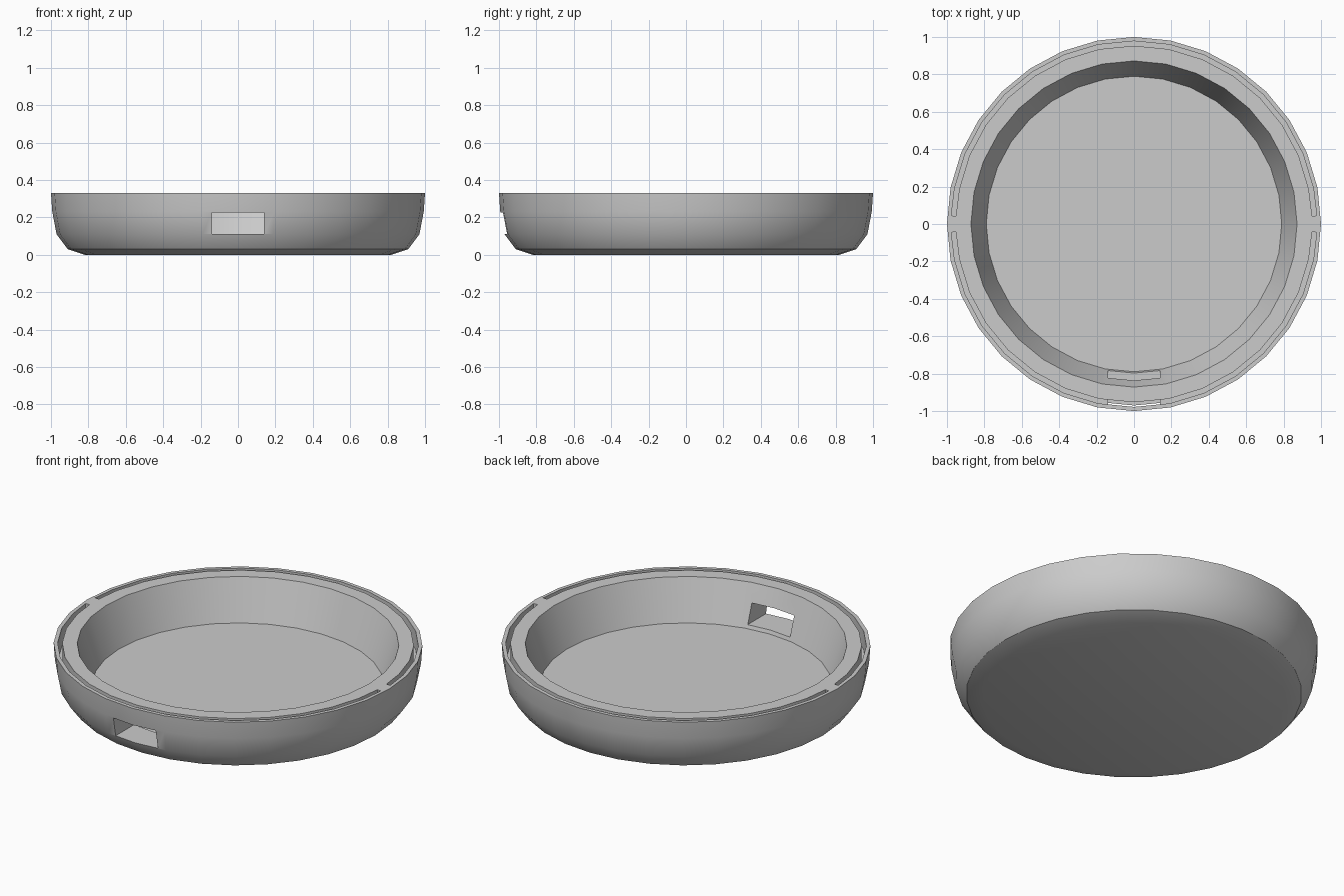
import bpy, bmesh, math

if "Cube" in bpy.data.objects:
    bpy.data.objects.remove(bpy.data.objects["Cube"])

SIDES = 32
STEP = 2 * math.pi / SIDES

grey = bpy.data.materials.new("light_grey")
grey.diffuse_color = (0.6, 0.6, 0.6, 1)
grey.use_nodes = True
grey.node_tree.nodes["Principled BSDF"].inputs["Base Color"].default_value = grey.diffuse_color


def make_object(name, bm):
    bmesh.ops.recalc_face_normals(bm, faces=bm.faces)
    mesh = bpy.data.meshes.new(name)
    bm.to_mesh(mesh)
    bm.free()
    mesh.materials.append(grey)
    obj = bpy.data.objects.new(name, mesh)
    bpy.context.collection.objects.link(obj)
    return obj


def ring_verts(bm, profile, angle):
    return [bm.verts.new((r * math.cos(angle), r * math.sin(angle), z)) for r, z in profile]


# Tray body: turned profile, from underside, up the outside, down to the floor
profile = [(0.82, 0), (0.91, 0.03), (0.97, 0.11), (0.993, 0.23), (1.0, 0.33),
           (0.872, 0.33), (0.79, 0.09)]
bm = bmesh.new()
rings = [ring_verts(bm, profile, i * STEP) for i in range(SIDES)]
for i in range(SIDES):
    a, b = rings[i], rings[(i + 1) % SIDES]
    for j in range(len(profile) - 1):
        bm.faces.new((a[j], b[j], b[j + 1], a[j + 1]))
bm.faces.new([r[0] for r in rings])
bm.faces.new([r[-1] for r in rings])
tray = make_object("tray", bm)


# Half-ring cutters for the rim groove, leaving a bridge on each side
def groove_cutter(name, start):
    section = [(0.953, 0.22), (0.978, 0.22), (0.978, 0.4), (0.953, 0.4)]
    gap = math.radians(2.6)
    angles = [gap] + [k * STEP for k in range(1, SIDES // 2)] + [math.pi - gap]
    bm = bmesh.new()
    secs = [ring_verts(bm, section, start + t) for t in angles]
    for a, b in zip(secs, secs[1:]):
        for j in range(4):
            k = (j + 1) % 4
            bm.faces.new((a[j], b[j], b[k], a[k]))
    bm.faces.new(secs[0])
    bm.faces.new(secs[-1])
    return make_object(name, bm)


# Box cutter for the front port
bm = bmesh.new()
bmesh.ops.create_cube(bm, size=1)
bmesh.ops.scale(bm, vec=(0.28, 0.5, 0.115), verts=bm.verts)
bmesh.ops.translate(bm, vec=(0, -0.9, 0.1685), verts=bm.verts)
cutters = [groove_cutter("back_groove_cutter", 0),
           groove_cutter("front_groove_cutter", math.pi),
           make_object("port_cutter", bm)]

bpy.context.view_layer.objects.active = tray
tray.select_set(True)
for c in cutters:
    c.hide_render = True
    mod = tray.modifiers.new(c.name, 'BOOLEAN')
    mod.operation = 'DIFFERENCE'
    mod.solver = 'EXACT'
    mod.object = c
    bpy.ops.object.modifier_apply(modifier=mod.name)
for c in cutters:
    bpy.data.objects.remove(c)

bpy.ops.object.shade_smooth_by_angle(angle=math.radians(30))
